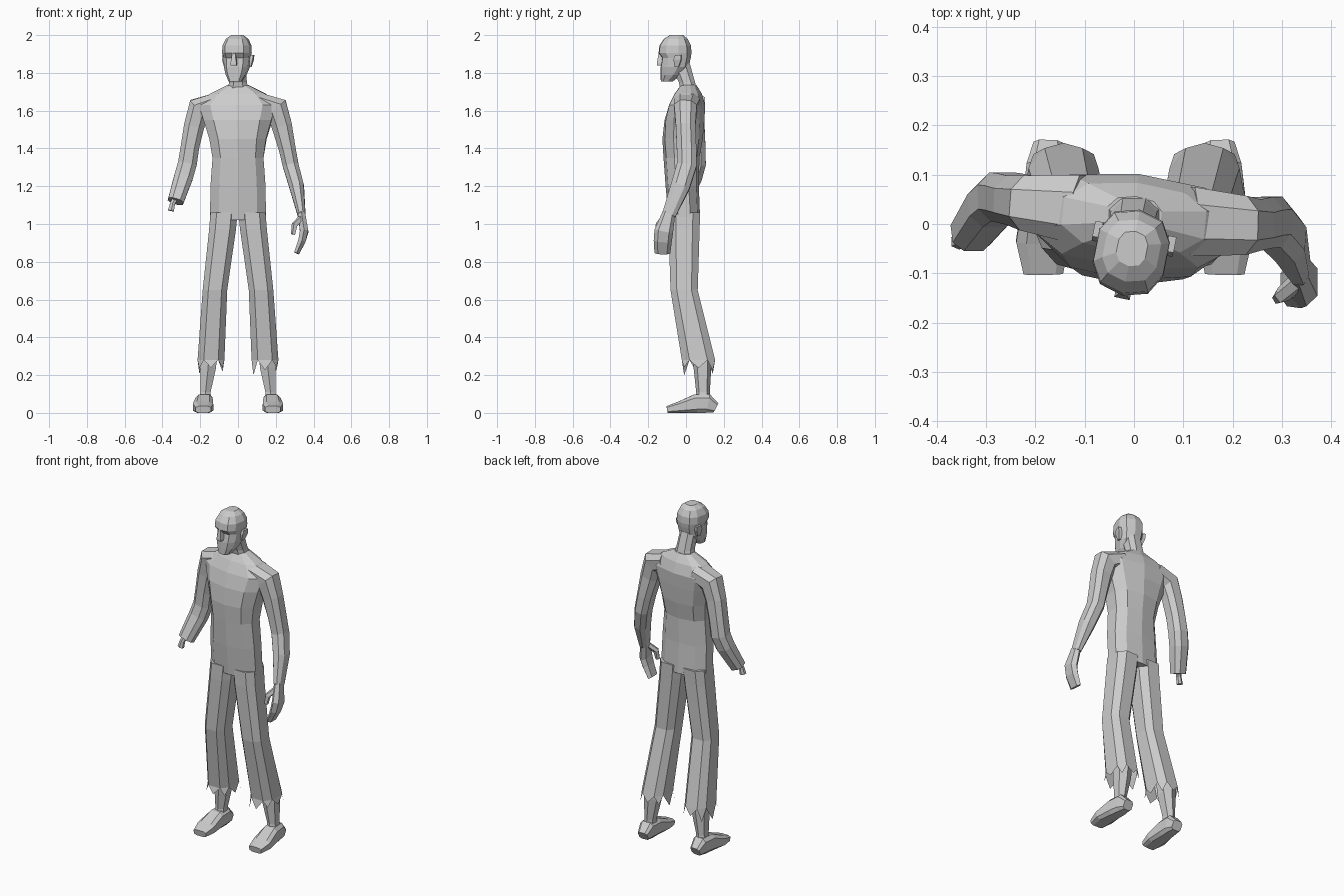
import bpy, bmesh, math, random
from mathutils import Vector, Matrix

random.seed(4)


def tube(name, pts, n=8, flat=False, ref=(0, 1, 0), power=0.8, twist=None, spikes=False, xform=None):
    """Loft rings (x, y, z, half_across, half_along_ref) into a faceted body."""
    bm = bmesh.new()
    ang = [2 * math.pi * (k + 0.5) / n for k in range(n)]
    soft = lambda f: math.copysign(abs(f) ** power, f) if abs(f) > 1e-6 else 0.0
    prof = [(soft(math.cos(a)), soft(math.sin(a))) for a in ang]
    mx, my = max(p[0] for p in prof), max(p[1] for p in prof)
    prof = [(p / mx, q / my) for p, q in prof]
    cs = [Vector(p[:3]) for p in pts]
    rings = []
    for i, p in enumerate(pts):
        t = Vector((0, 0, 1)) if flat else (cs[min(i + 1, len(cs) - 1)] - cs[max(i - 1, 0)]).normalized()
        u = Vector(ref)
        u = (u - t * u.dot(t)).normalized()
        v = t.cross(u)
        rot = Matrix.Rotation(twist[i], 3, t) if twist else Matrix.Identity(3)
        rings.append([bm.verts.new(cs[i] + rot @ (v * a * p[3] + u * b * p[4])) for a, b in prof])
    for r, s in zip(rings, rings[1:]):
        for k in range(n):
            bm.faces.new((r[k], r[(k + 1) % n], s[(k + 1) % n], s[k]))
    bm.faces.new(rings[0])
    if not spikes:
        bm.faces.new(rings[-1])
    else:
        # Torn hem: a ragged point under every edge
        for k in range(n):
            a, b = rings[-1][k], rings[-1][(k + 1) % n]
            mid = (a.co + b.co) / 2
            out = (mid - cs[-1]) * 0.12
            tip = bm.verts.new(mid + out - Vector((0, 0, random.uniform(0.035, 0.085))))
            bm.faces.new((a, b, tip))
    bmesh.ops.recalc_face_normals(bm, faces=bm.faces)
    if xform:
        bm.transform(xform)
    me = bpy.data.meshes.new(name)
    bm.to_mesh(me)
    bm.free()
    ob = bpy.data.objects.new(name, me)
    bpy.context.collection.objects.link(ob)
    return ob


# Torso, shoulders twisted slightly
tube("torso", [
    (0, -.008, 1.02, .148, .083), (0, -.02, 1.2, .146, .088), (0, -.024, 1.35, .135, .095),
    (0, -.018, 1.45, .15, .107), (0, -.008, 1.55, .18, .106), (0, .006, 1.63, .205, .096),
    (0, .012, 1.69, .145, .072), (0, .014, 1.735, .055, .042)],
    n=10, flat=True, twist=[0, 0, 0, -.04, -.08, -.1, -.1, -.1])
tube("neck", [(0, .018, 1.69, .06, .045), (0, .005, 1.75, .047, .043), (-.005, -.03, 1.85, .045, .05)], flat=True)

# Head, turned a little to one side
turn = (Matrix.Translation((-.006, -.06, 0)) @ Matrix.Rotation(-.2, 4, 'Z') @ Matrix.Translation((0, .06, 0)))
tube("head", [
    (0, -.103, 1.755, .034, .032), (0, -.078, 1.79, .052, .058), (0, -.06, 1.83, .064, .076),
    (0, -.05, 1.88, .068, .077), (0, -.058, 1.905, .073, .089), (0, -.057, 1.945, .072, .085),
    (0, -.054, 1.98, .056, .064), (0, -.05, 2.0, .03, .036)], n=10, flat=True, xform=turn)
tube("nose", [(0, -.132, 1.84, .015, .02), (0, -.13, 1.85, .016, .023), (0, -.135, 1.905, .008, .01)],
     n=4, flat=True, xform=turn)
for s, side in ((1, "left"), (-1, "right")):
    tube(side + "_ear", [(s * .064, -.035, 1.83, .008, .01), (s * .073, -.03, 1.87, .01, .02),
                         (s * .076, -.025, 1.895, .008, .016)], n=4, flat=True, xform=turn)

    # Trouser legs, shins and feet
    tube(side + "_trouser_leg", [
        (s * .074, -.008, 1.06, .072, .083), (s * .082, -.01, .97, .071, .082),
        (s * .122, -.01, .65, .065, .072), (s * .143, .066, .28, .071, .088)],
        flat=True, power=.7, spikes=True)
    tube(side + "_shin", [(s * .155, .085, .32, .044, .05), (s * .158, .087, .24, .042, .047),
                          (s * .172, .09, .11, .027, .036), (s * .174, .09, .06, .032, .042)], n=6, flat=True)
    tube(side + "_foot", [
        (s * .174, .158, .027, .027, .03), (s * .176, .115, .05, .05, .042), (s * .18, .05, .049, .049, .046),
        (s * .185, -.035, .03, .03, .054), (s * .184, -.1, .018, .018, .04)], ref=(1, 0, 0), power=.55)

# Whole arm with a curled hand
tube("left_arm", [
    (.11, .005, 1.645, .05, .07), (.205, -.003, 1.61, .065, .06), (.232, -.002, 1.52, .054, .052),
    (.26, .003, 1.4, .045, .052), (.279, .004, 1.31, .042, .052), (.31, -.03, 1.2, .039, .05),
    (.336, -.09, 1.05, .021, .036)])
tube("left_hand", [(.336, -.09, 1.06, .019, .034), (.35, -.118, .96, .022, .05),
                   (.338, -.123, .91, .02, .048), (.31, -.125, .845, .014, .042)], n=6)
tube("left_thumb", [(.333, -.115, 1.03, .014, .018), (.3, -.145, .995, .014, .016),
                    (.292, -.15, .945, .01, .012)], n=5)

# Severed arm with exposed bone
tube("right_arm", [
    (-.11, .03, 1.645, .05, .07), (-.205, .043, 1.61, .065, .056), (-.232, .048, 1.52, .054, .05),
    (-.254, .053, 1.41, .049, .05), (-.268, .055, 1.32, .05, .05), (-.288, .038, 1.25, .05, .047),
    (-.33, -.02, 1.12, .042, .038)])
tube("right_arm_bone", [(-.325, -.012, 1.15, .015, .015), (-.346, -.032, 1.11, .013, .013),
                        (-.355, -.036, 1.07, .016, .016)], n=6)
